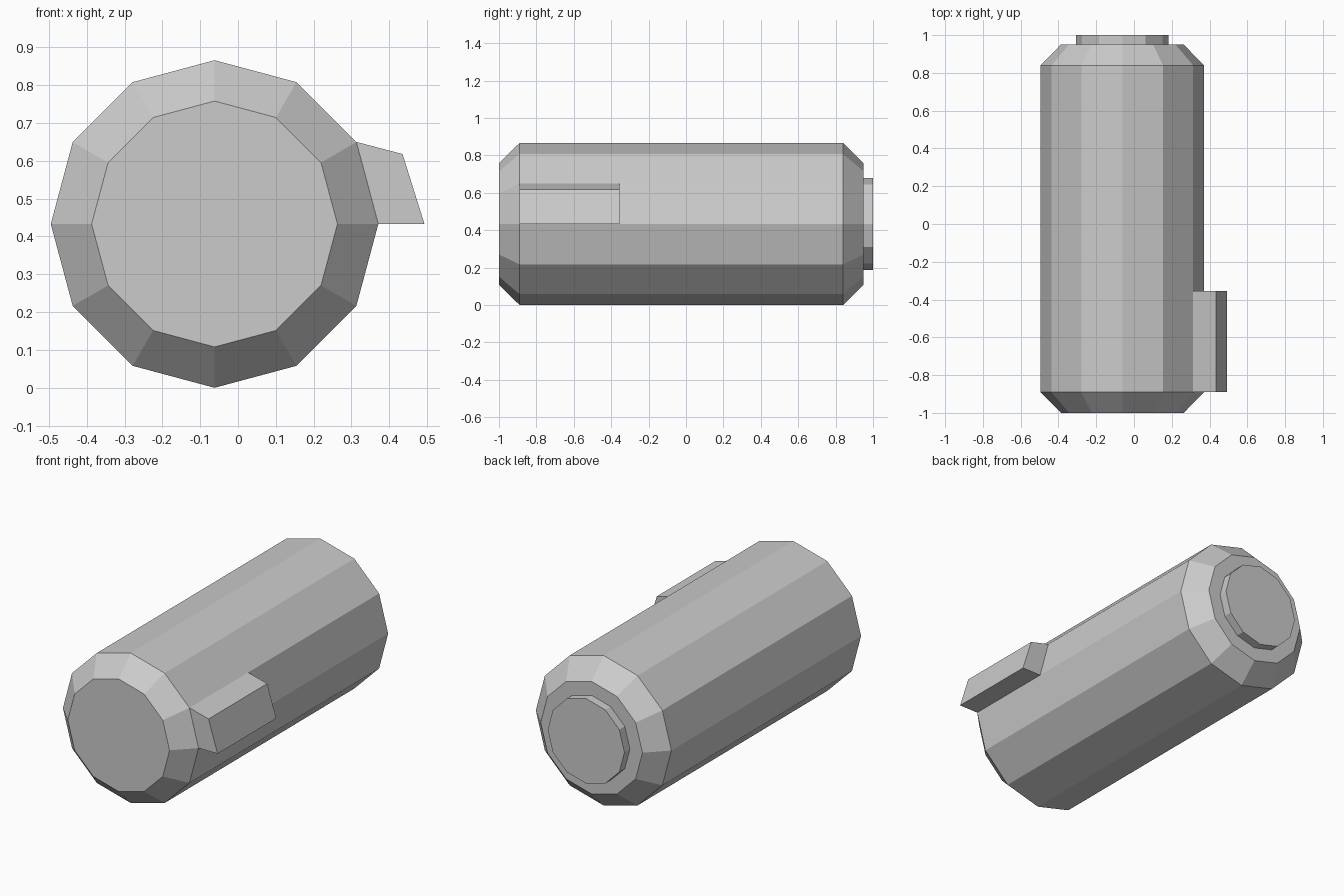
import bpy
from math import cos, sin, tau

SIDES = 12
CX, CZ = -0.062, 0.433

cube = bpy.data.objects.get("Cube")
if cube:
    bpy.data.objects.remove(cube, do_unlink=True)

grey = bpy.data.materials.new("plain grey")
grey.use_nodes = True
colour = (0.6, 0.6, 0.6, 1)
grey.diffuse_color = colour
grey.node_tree.nodes["Principled BSDF"].inputs["Base Color"].default_value = colour


def ring(radius):
    return [(CX + radius * cos(tau * i / SIDES), CZ + radius * sin(tau * i / SIDES))
            for i in range(SIDES)]


def loft(name, sections):
    """Join equal-length xz sections placed along y, and cap both ends."""
    n = len(sections[0][1])
    verts = [(x, y, z) for y, pts in sections for x, z in pts]
    faces = [tuple(range(n)), tuple(reversed(range(len(verts) - n, len(verts))))]
    for s in range(len(sections) - 1):
        for i in range(n):
            j = (i + 1) % n
            a, b = s * n, (s + 1) * n
            faces.append((a + i, b + i, b + j, a + j))
    mesh = bpy.data.meshes.new(name)
    mesh.from_pydata(verts, [], faces)
    mesh.materials.append(grey)
    obj = bpy.data.objects.new(name, mesh)
    bpy.context.collection.objects.link(obj)
    return obj


# Twelve-sided barrel with bevelled ends
body = [(-1, 0.325), (-0.89, 0.433), (0.84, 0.433), (0.95, 0.325)]
loft("barrel", [(y, ring(r)) for y, r in body])

# Raised disc on the back end
loft("back_cap", [(0.95, ring(0.245)), (1.0, ring(0.245))])

# Side block sitting flush on one barrel facet
block = [(0.371, 0.433), (0.493, 0.433), (0.435, 0.618), (0.313, 0.65)]
loft("side_block", [(-0.89, block), (-0.355, block)])
